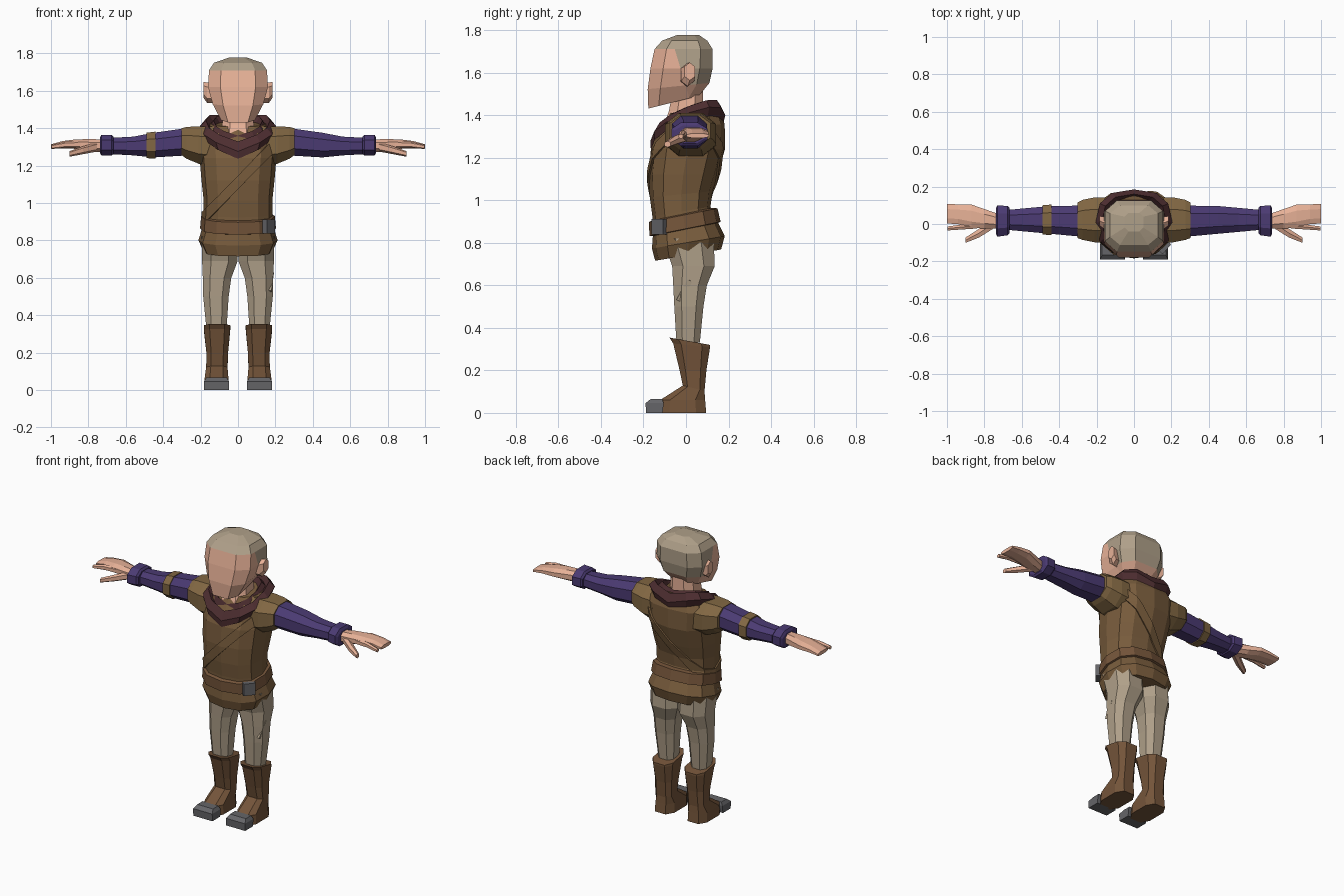
import bpy, bmesh, math
from mathutils import Vector

COLOURS = {
    "skin": (0.80, 0.44, 0.31), "ash_tan": (0.43, 0.35, 0.25),
    "tunic_brown": (0.19, 0.108, 0.046), "trim_brown": (0.22, 0.135, 0.055),
    "leather_brown": (0.175, 0.09, 0.042), "purple_cloth": (0.07, 0.043, 0.17),
    "maroon_cloth": (0.075, 0.027, 0.03), "grey_metal": (0.13, 0.13, 0.14),
}
MATS = {}
for key, c in COLOURS.items():
    MATS[key] = bpy.data.materials.new(key)
    MATS[key].diffuse_color = (*c, 1)


def outline(n, p, half):
    """Rounded-square outline with n corners, scaled to reach +-1."""
    pts = []
    for i in range(n):
        a = 2 * math.pi * (i + (0.5 if half else 0)) / n
        pts.append([math.copysign(abs(f(a)) ** p, f(a)) if abs(f(a)) > 1e-6 else 0
                    for f in (math.cos, math.sin)])
    m = max(abs(v) for q in pts for v in q)
    return [(u / m, v / m) for u, v in pts]


def zring(z, hx, yf, yb, slope=0, vee=0, cx=0, n=12, p=0.8, half=False):
    """Level ring: half width, front y, back y; slope tilts it, vee lifts the sides."""
    cy, ry = (yf + yb) / 2, (yb - yf) / 2
    out = []
    for u, v in outline(n, p, half):
        x, y = cx + u * hx, cy + v * ry
        out.append((x, y, z + slope * y + vee * abs(x - cx)))
    return out


def xring(x, cy, cz, ry, rz, n=8, p=0.85):
    """Upright ring across the arm direction."""
    return [(x, cy + u * ry, cz + v * rz) for u, v in outline(n, p, True)]


def finish(name, bm, mats, mirror=False):
    bmesh.ops.recalc_face_normals(bm, faces=bm.faces)
    me = bpy.data.meshes.new(name)
    bm.to_mesh(me)
    bm.free()
    ob = bpy.data.objects.new(name, me)
    bpy.context.collection.objects.link(ob)
    for m in mats:
        me.materials.append(MATS[m])
    if mirror:
        ob.modifiers.new("mirror", "MIRROR")
    return ob


def loft_bm(rings, cap=True):
    bm = bmesh.new()
    rows = [[bm.verts.new(q) for q in r] for r in rings]
    n = len(rows[0])
    for a, b in zip(rows, rows[1:]):
        for i in range(n):
            j = (i + 1) % n
            bm.faces.new((a[i], a[j], b[j], b[i]))
    if cap:
        bm.faces.new(rows[0])
        bm.faces.new(rows[-1])
    return bm


def loft(name, rings, mat, mirror=False, cap=True):
    return finish(name, loft_bm(rings, cap), [mat], mirror)


def box(name, centre, size, turn, mat):
    bm = bmesh.new()
    bmesh.ops.create_cube(bm, size=1)
    ob = finish(name, bm, [mat])
    ob.location, ob.scale, ob.rotation_euler = centre, size, turn
    return ob


# Tunic body with flared hem
tunic_rings = [zring(*r) for r in (
    (0.74, 0.185, -0.145, 0.165, 0.17), (0.80, 0.212, -0.16, 0.182, 0.17),
    (0.87, 0.19, -0.155, 0.15, 0.17), (0.95, 0.185, -0.158, 0.115, 0.17),
    (1.03, 0.185, -0.17, 0.125, 0.1), (1.12, 0.195, -0.175, 0.15),
    (1.24, 0.205, -0.165, 0.183), (1.34, 0.215, -0.13, 0.182, 0.1),
    (1.42, 0.15, -0.08, 0.15, 0.15))]
loft("tunic", tunic_rings, "tunic_brown")

# Chest strap: diagonal slice of the tunic surface, thickened outwards
bm = loft_bm(tunic_rings, cap=False)
normal = Vector((-0.72, 0, 0.69)).normalized()
base = Vector((-0.1, 0, 0.97))
for co, inner, outer in ((base, True, False), (base + normal * 0.05, False, True)):
    bmesh.ops.bisect_plane(bm, geom=bm.verts[:] + bm.edges[:] + bm.faces[:], plane_co=co,
                           plane_no=normal, clear_inner=inner, clear_outer=outer)
strap = finish("chest_strap", bm, ["tunic_brown"])
mod = strap.modifiers.new("thickness", "SOLIDIFY")
mod.thickness, mod.offset = 0.009, 1

# Belt and buckle
loft("belt", [zring(*r) for r in (
    (0.862, 0.185, -0.155, 0.145, 0.2), (0.866, 0.203, -0.172, 0.163, 0.2),
    (0.932, 0.197, -0.174, 0.148, 0.2), (0.94, 0.18, -0.15, 0.12, 0.2))], "leather_brown")
box("belt_buckle", (0.165, -0.125, 0.875), (0.07, 0.03, 0.075),
    (0, 0, math.radians(50)), "grey_metal")

# Folded cowl around the neck
loft("cowl", [zring(*r) for r in (
    (1.29, 0.185, -0.165, 0.172, 0.33, 0.4), (1.335, 0.205, -0.168, 0.185, 0.35, 0.35),
    (1.385, 0.172, -0.14, 0.16, 0.4, 0.3), (1.365, 0.15, -0.125, 0.14, 0.4, 0.3),
    (1.405, 0.13, -0.11, 0.12, 0.4, 0.25), (1.36, 0.09, -0.075, 0.085, 0.4, 0.2))],
    "maroon_cloth", cap=False)

# Neck
loft("neck", [zring(*r, n=8, half=True) for r in (
    (1.32, 0.105, -0.115, 0.1), (1.42, 0.085, -0.08, 0.08), (1.53, 0.075, -0.06, 0.08))],
    "skin")

# Head, with the scalp coloured above the hairline and behind the ears
bm = loft_bm([zring(*r, n=8, p=0.6, half=True) for r in (
    (1.475, 0.09, -0.177, 0.06, 0.25), (1.54, 0.135, -0.18, 0.11, 0.1),
    (1.62, 0.16, -0.167, 0.125), (1.71, 0.155, -0.148, 0.125),
    (1.75, 0.128, -0.112, 0.1), (1.777, 0.05, -0.04, 0.06))])
bmesh.ops.bisect_plane(bm, geom=bm.verts[:] + bm.edges[:] + bm.faces[:],
                       plane_co=(0, -0.035, 1.65), plane_no=(0, 1, 0.3))
for f in bm.faces:
    c = f.calc_center_median()
    f.material_index = int(c.z > 1.712 or (c.z > 1.545 and c.y + 0.3 * (c.z - 1.65) > -0.035))
finish("head", bm, ["skin", "ash_tan"])

# Ears
loft("ear", [xring(0.12, 0.0, 1.585, 0.03, 0.05, 6), xring(0.165, 0.008, 1.59, 0.035, 0.055, 6),
             xring(0.185, 0.018, 1.605, 0.028, 0.042, 6)], "skin", mirror=True)

# Arms: shoulder cap, sleeve, cuff
loft("shoulder_cap", [xring(*r) for r in (
    (0.13, 0.022, 1.305, 0.12, 0.105), (0.21, 0.022, 1.31, 0.12, 0.1),
    (0.275, 0.022, 1.322, 0.107, 0.085), (0.302, 0.02, 1.328, 0.095, 0.072))],
    "trim_brown", mirror=True)
loft("sleeve", [xring(*r) for r in (
    (0.2, 0.02, 1.325, 0.08, 0.075), (0.3, 0.016, 1.325, 0.082, 0.072),
    (0.45, 0.022, 1.31, 0.074, 0.066), (0.56, 0.022, 1.305, 0.064, 0.05),
    (0.69, 0.022, 1.305, 0.052, 0.043))], "purple_cloth", mirror=True)
loft("cuff", [xring(*r) for r in (
    (0.665, 0.018, 1.308, 0.068, 0.045), (0.675, 0.018, 1.31, 0.078, 0.055),
    (0.73, 0.016, 1.31, 0.084, 0.055), (0.738, 0.016, 1.308, 0.07, 0.042))],
    "purple_cloth", mirror=True)

# Single band on one arm
loft("arm_band", [xring(*r) for r in (
    (-0.49, 0.022, 1.308, 0.078, 0.068), (-0.44, 0.022, 1.31, 0.082, 0.072))], "trim_brown")

# Hands: palm with joined fingers, index finger, thumb
loft("palm", [xring(*r) for r in (
    (0.71, 0.012, 1.305, 0.036, 0.035), (0.8, 0.028, 1.31, 0.052, 0.032),
    (0.87, 0.042, 1.315, 0.062, 0.025), (0.94, 0.052, 1.312, 0.053, 0.019),
    (1.0, 0.055, 1.303, 0.052, 0.011))], "skin", mirror=True)
loft("index_finger", [xring(*r, n=6) for r in (
    (0.84, -0.008, 1.312, 0.018, 0.02), (0.92, -0.016, 1.312, 0.015, 0.017),
    (0.998, -0.024, 1.3, 0.012, 0.011))], "skin", mirror=True)
loft("thumb", [xring(*r, n=6) for r in (
    (0.755, 0.0, 1.3, 0.03, 0.025), (0.83, -0.05, 1.282, 0.026, 0.021),
    (0.9, -0.086, 1.263, 0.016, 0.015))], "skin", mirror=True)

# Trouser legs
loft("trouser_leg", [zring(z, hx, yf, yb, cx=cx, n=8, p=0.8, half=True) for z, cx, hx, yf, yb in (
    (0.82, 0.1, 0.095, -0.11, 0.13), (0.69, 0.097, 0.095, -0.065, 0.135),
    (0.6, 0.112, 0.076, -0.06, 0.098), (0.5, 0.118, 0.068, -0.055, 0.082),
    (0.33, 0.115, 0.054, -0.045, 0.065))], "ash_tan", mirror=True)
box("trouser_tear", (0.178, -0.008, 0.575), (0.014, 0.025, 0.11),
    (math.radians(-28), math.radians(8), 0), "ash_tan")

# Boots with metal toe caps
loft("boot", [zring(z, hx, yf, yb, slope, cx=cx, n=8, p=0.65, half=True)
              for z, cx, hx, yf, yb, slope in (
    (0, 0.115, 0.066, -0.125, 0.095, 0), (0.06, 0.115, 0.064, -0.122, 0.09, 0),
    (0.125, 0.113, 0.057, -0.015, 0.087, -0.25), (0.2, 0.111, 0.058, -0.03, 0.096, 0),
    (0.32, 0.112, 0.07, -0.06, 0.113, -0.1), (0.34, 0.112, 0.071, -0.078, 0.113, -0.18))],
    "leather_brown", mirror=True)
loft("toe_cap", [zring(z, hx, yf, yb, cx=0.115, n=4, half=True) for z, hx, yf, yb in (
    (0, 0.067, -0.188, -0.11), (0.046, 0.067, -0.19, -0.105),
    (0.066, 0.055, -0.165, -0.112))], "grey_metal", mirror=True)
